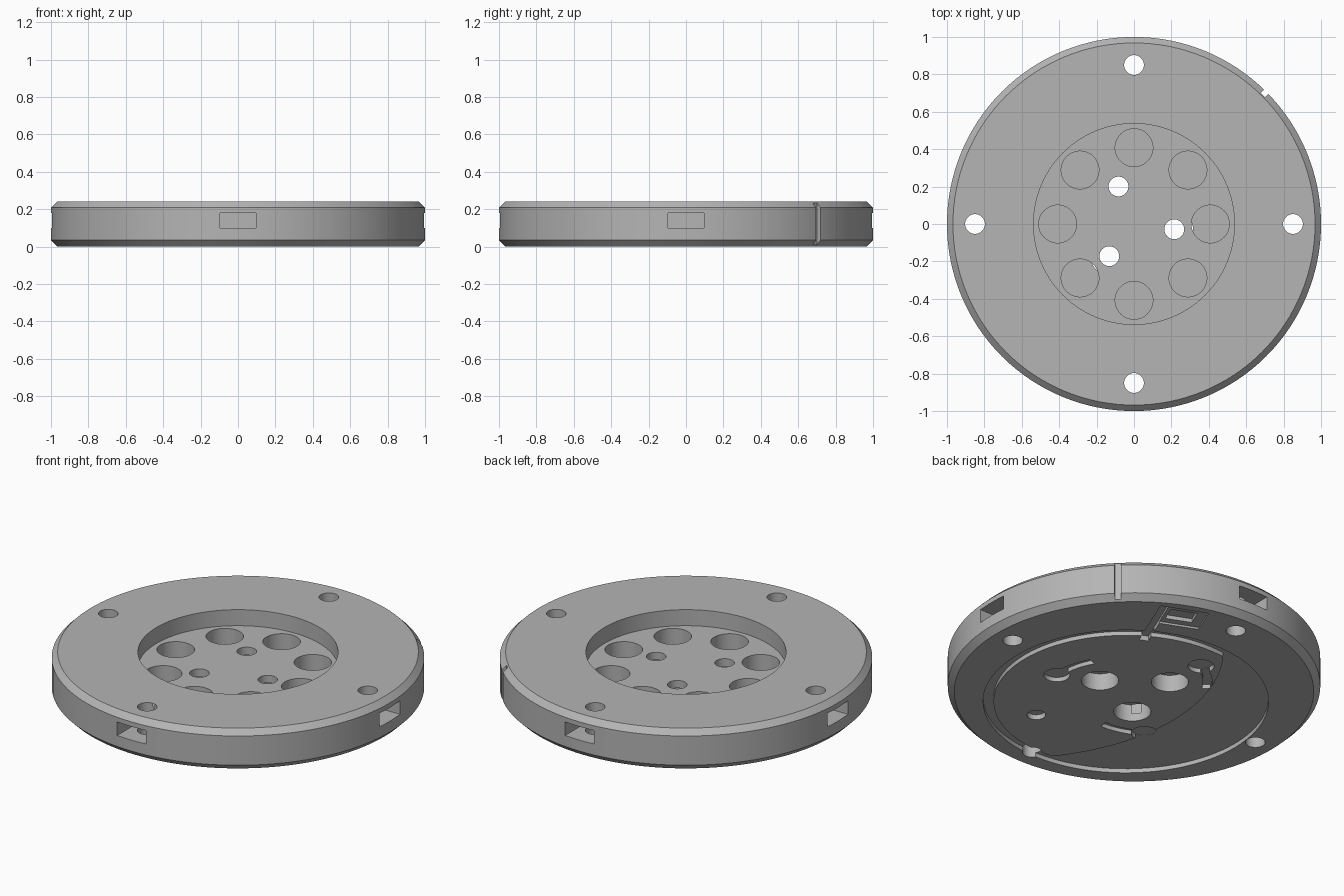
import bpy, bmesh
from math import sin, cos, radians, pi
from mathutils import Matrix

cube = bpy.data.objects.get("Cube")
if cube:
    bpy.data.objects.remove(cube)

HEIGHT = 0.24
grey = bpy.data.materials.new("plain grey")
grey.use_nodes = True
grey.diffuse_color = (0.46, 0.46, 0.46, 1)
grey.node_tree.nodes["Principled BSDF"].inputs["Base Color"].default_value = (0.46, 0.46, 0.46, 1)


def new_object(name, bm):
    bmesh.ops.recalc_face_normals(bm, faces=bm.faces)
    mesh = bpy.data.meshes.new(name)
    bm.to_mesh(mesh)
    bm.free()
    mesh.materials.append(grey)
    obj = bpy.data.objects.new(name, mesh)
    bpy.context.collection.objects.link(obj)
    return obj


def cylinder(name, x, y, radius, z0, z1, sides=48):
    bm = bmesh.new()
    bmesh.ops.create_cone(bm, cap_ends=True, segments=sides, radius1=radius, radius2=radius,
                          depth=z1 - z0, matrix=Matrix.Translation((x, y, (z0 + z1) / 2)))
    return new_object(name, bm)


def radial_box(name, angle, r0, r1, t0, t1, z0, z1):
    # box laid along a radius, turned to the given angle
    bm = bmesh.new()
    place = (Matrix.Rotation(radians(angle), 4, 'Z')
             @ Matrix.Translation(((r0 + r1) / 2, (t0 + t1) / 2, (z0 + z1) / 2))
             @ Matrix.Diagonal((r1 - r0, t1 - t0, z1 - z0, 1)))
    bmesh.ops.create_cube(bm, size=1, matrix=place)
    return new_object(name, bm)


def arc_slot(name, a0, a1, r0, r1, width, z0, z1, steps=14):
    # curved slot whose radius eases from r0 to r1
    bm = bmesh.new()
    rim = []
    for side in (1, -1):
        for i in range(steps + 1):
            f = i / steps if side == 1 else 1 - i / steps
            a = radians(a0 + (a1 - a0) * f)
            r = r0 + (r1 - r0) * f + side * width / 2
            rim.append(bm.verts.new((r * cos(a), r * sin(a), z0)))
    face = bm.faces.new(rim)
    moved = bmesh.ops.extrude_face_region(bm, geom=[face])["geom"]
    bmesh.ops.translate(bm, vec=(0, 0, z1 - z0),
                        verts=[v for v in moved if isinstance(v, bmesh.types.BMVert)])
    return new_object(name, bm)


def combine(target, tool, operation='DIFFERENCE'):
    mod = target.modifiers.new("cut", 'BOOLEAN')
    mod.operation = operation
    mod.solver = 'EXACT'
    mod.object = tool
    bpy.context.view_layer.objects.active = target
    bpy.ops.object.modifier_apply(modifier=mod.name)
    bpy.data.objects.remove(tool)


# chamfered round body
bm = bmesh.new()
profile = [(0.965, 0), (1, 0.035), (1, 0.208), (0.968, HEIGHT)]
SIDES = 128
rings = [[bm.verts.new((r * cos(2 * pi * i / SIDES), r * sin(2 * pi * i / SIDES), z))
          for i in range(SIDES)] for r, z in profile]
for low, high in zip(rings, rings[1:]):
    for i in range(SIDES):
        j = (i + 1) % SIDES
        bm.faces.new((low[i], low[j], high[j], high[i]))
bm.faces.new(rings[0])
bm.faces.new(rings[-1])
body = new_object("round_base", bm)

# off-centre recess underneath, leaving a raised island
recess = cylinder("under_recess", -0.035, -0.11, 0.766, -0.1, 0.025, 96)
island = cylinder("island", -0.035, -0.11, 0.71, -0.2, 0.1, 96)
combine(island, cylinder("island_edge", 0.79, -0.1, 1.15, -0.3, 0.3, 128), 'INTERSECT')
combine(recess, island)
combine(body, recess)

# round well on top with a ring of pockets
combine(body, cylinder("top_well", 0, 0, 0.537, 0.145, 0.4, 96))
for k in range(8):
    a = radians(45 * k)
    combine(body, cylinder("pocket", 0.408 * cos(a), 0.408 * sin(a), 0.101, 0.045, 0.3))

# three screw holes, counterbored from below
for deg in (112.5, -7.5, 232.5):
    a = radians(deg)
    x, y = 0.217 * cos(a), 0.217 * sin(a)
    combine(body, cylinder("screw_hole", x, y, 0.053, -0.1, 0.3, 32))
    combine(body, cylinder("counterbore", x, y, 0.1, -0.1, 0.1))

# rim holes and the side slots that meet them
for k in range(4):
    a = radians(90 * k)
    combine(body, cylinder("rim_hole", 0.85 * cos(a), 0.85 * sin(a), 0.053, -0.1, 0.4, 32))
    combine(body, radial_box("side_slot", 90 * k, 0.76, 1.1, -0.095, 0.095, 0.1, 0.18))

# marker notch on the rim
combine(body, radial_box("rim_notch", 45, 0.975, 1.1, -0.017, 0.017, -0.1, 0.4))

# keyhole slots underneath
for deg in (-17, 103, 223):
    a = radians(deg)
    combine(body, cylinder("keyhole", 0.45 * cos(a), 0.45 * sin(a), 0.07, -0.1, 0.026, 32))
    combine(body, arc_slot("keyhole_slot", deg, deg + 32, 0.45, 0.39, 0.05, -0.1, 0.024))
combine(body, cylinder("small_pocket", 0.24, -0.53, 0.05, -0.1, 0.03, 32))

# connector pocket and wire channel underneath
combine(body, radial_box("connector_pocket", 67.5, 0.74, 0.92, -0.14, 0.13, -0.1, 0.012))
combine(body, radial_box("connector_window", 67.5, 0.78, 0.88, -0.07, 0.08, -0.1, 0.035))
combine(body, radial_box("wire_channel", 67.5, 0.54, 0.92, -0.14, -0.09, -0.1, 0.03))

# smooth round walls, keep edges sharp
bpy.ops.object.select_all(action='DESELECT')
body.select_set(True)
bpy.context.view_layer.objects.active = body
bpy.ops.object.shade_smooth_by_angle(angle=radians(25))
